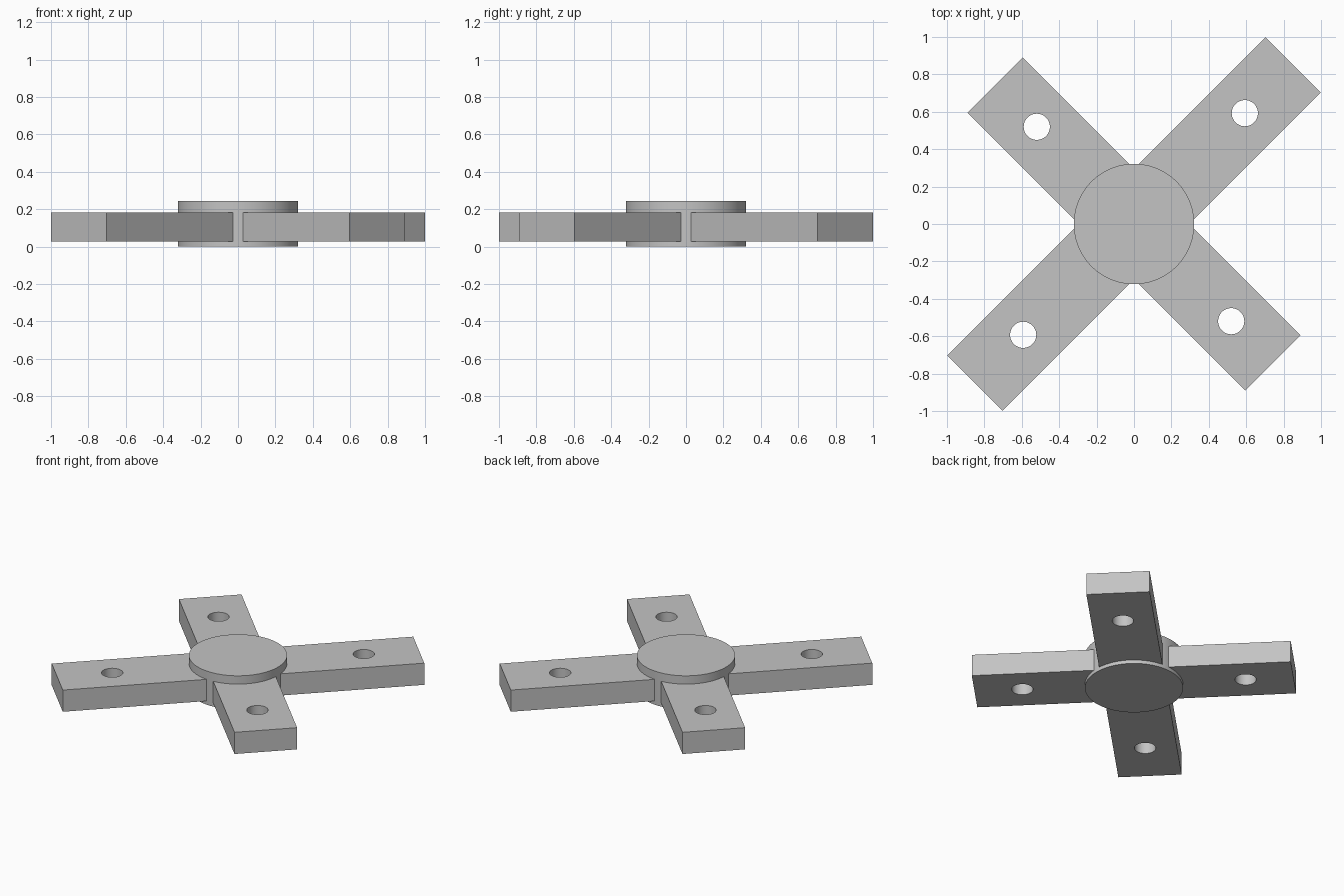
import bpy
from math import radians, cos, sin

cube = bpy.data.objects.get("Cube")
if cube:
    bpy.data.objects.remove(cube, do_unlink=True)

HUB_RADIUS, HUB_TOP = 0.322, 0.243
ARM_BOTTOM, ARM_TOP = 0.026, 0.183
ARM_WIDTH, ARM_START = 0.417, 0.215
HOLE_RADIUS = 0.07
ARM_MID = (ARM_BOTTOM + ARM_TOP) / 2

grey = bpy.data.materials.new("plain grey")
grey.use_nodes = True
colour = (0.55, 0.55, 0.55, 1)
grey.diffuse_color = colour
grey.node_tree.nodes["Principled BSDF"].inputs["Base Color"].default_value = colour


def finish(obj, name):
    obj.name = name
    obj.data.materials.clear()
    obj.data.materials.append(grey)
    bpy.ops.object.select_all(action="DESELECT")
    obj.select_set(True)
    bpy.context.view_layer.objects.active = obj
    bpy.ops.object.shade_smooth_by_angle(angle=radians(30))


def add_arm(name, angle, end, hole):
    """Flat bar pointing outward, drilled through near its tip."""
    c, s = cos(angle), sin(angle)
    mid = (ARM_START + end) / 2
    bpy.ops.mesh.primitive_cube_add(size=1, location=(mid * c, mid * s, ARM_MID),
                                    rotation=(0, 0, angle))
    arm = bpy.context.object
    arm.scale = (end - ARM_START, ARM_WIDTH, ARM_TOP - ARM_BOTTOM)
    bpy.ops.object.transform_apply(location=False, rotation=False, scale=True)

    # Drill the bolt hole
    bpy.ops.mesh.primitive_cylinder_add(vertices=48, radius=HOLE_RADIUS, depth=0.5,
                                        location=(hole * c, hole * s, ARM_MID))
    cutter = bpy.context.object
    cutter.hide_render = True
    cut = arm.modifiers.new("bolt hole", "BOOLEAN")
    cut.operation = "DIFFERENCE"
    cut.solver = "EXACT"
    cut.object = cutter
    bpy.context.view_layer.objects.active = arm
    bpy.ops.object.modifier_apply(modifier=cut.name)
    bpy.data.objects.remove(cutter, do_unlink=True)
    finish(arm, name)


# Central round hub
bpy.ops.mesh.primitive_cylinder_add(vertices=96, radius=HUB_RADIUS, depth=HUB_TOP,
                                    location=(0, 0, HUB_TOP / 2))
finish(bpy.context.object, "hub")

# Two long arms on one diagonal, two short arms on the other
names = ("back_left_arm", "back_right_arm", "front_right_arm", "front_left_arm")
for i, name in enumerate(names):
    end, hole = (1.05, 0.735) if i % 2 else (1.204, 0.838)
    add_arm(name, radians(45 + 90 * i), end, hole)
